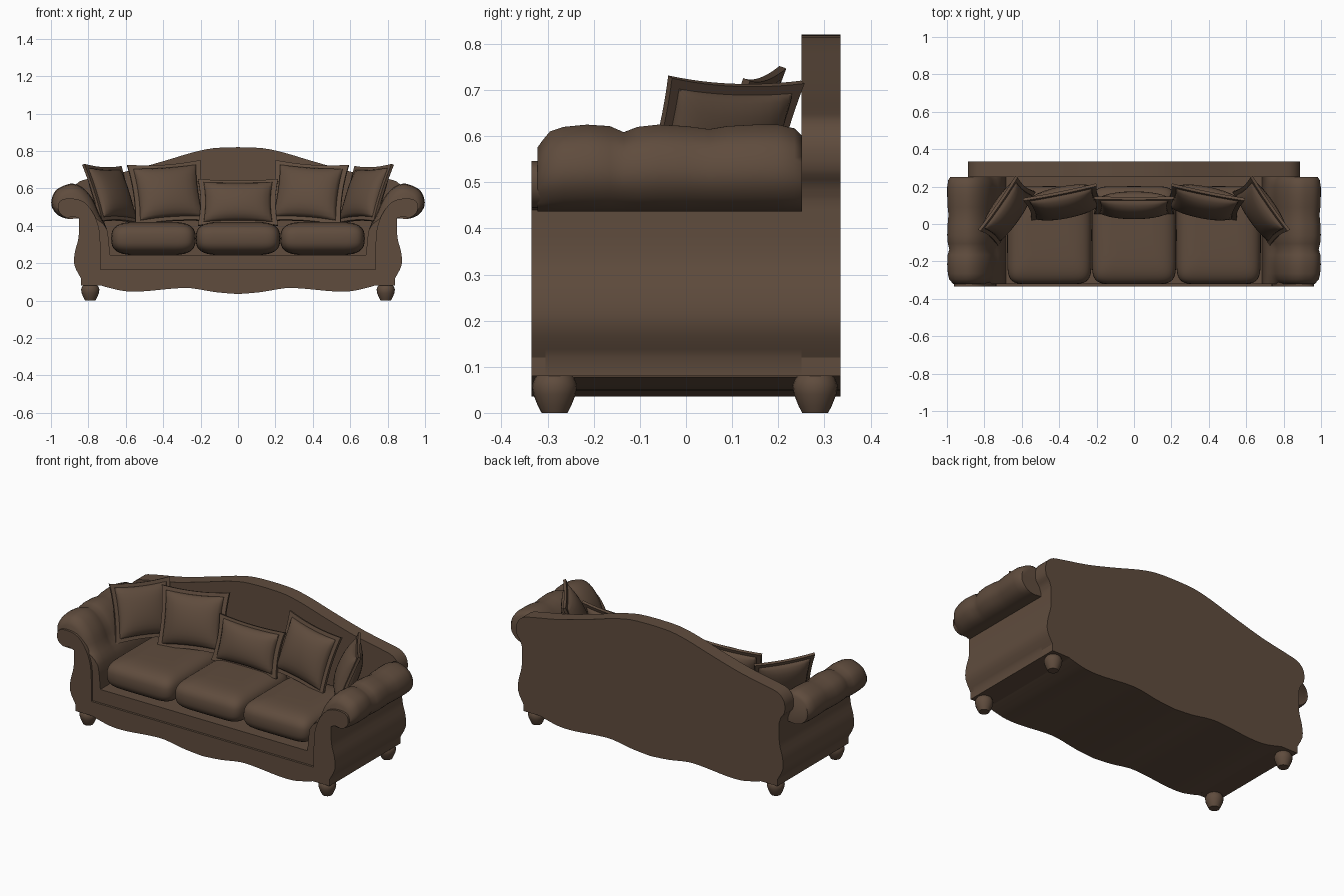
import bpy, bmesh, math
from mathutils import Matrix, Vector

if "Cube" in bpy.data.objects:
    bpy.data.objects.remove(bpy.data.objects["Cube"])

fabric = bpy.data.materials.new("brown upholstery")
fabric.diffuse_color = (0.115, 0.072, 0.047, 1)
fabric.use_nodes = True
fabric.node_tree.nodes["Principled BSDF"].inputs["Base Color"].default_value = fabric.diffuse_color


def finish(bm, name, angle=40):
    bmesh.ops.remove_doubles(bm, verts=bm.verts, dist=1e-5)
    bmesh.ops.recalc_face_normals(bm, faces=bm.faces)
    me = bpy.data.meshes.new(name)
    bm.to_mesh(me)
    bm.free()
    me.materials.append(fabric)
    ob = bpy.data.objects.new(name, me)
    bpy.context.collection.objects.link(ob)
    bpy.ops.object.select_all(action='DESELECT')
    bpy.context.view_layer.objects.active = ob
    ob.select_set(True)
    bpy.ops.object.shade_smooth_by_angle(angle=math.radians(angle))
    return ob


def loft(rings, name, angle=40):
    """Closed rings of points joined in order, both ends capped."""
    bm = bmesh.new()
    vs = [[bm.verts.new(p) for p in r] for r in rings]
    n = len(vs[0])
    for a, b in zip(vs, vs[1:]):
        for i in range(n):
            j = (i + 1) % n
            bm.faces.new((a[i], a[j], b[j], b[i]))
    bm.faces.new(vs[0])
    bm.faces.new(vs[-1])
    return finish(bm, name, angle)


def slab(half, y0, y1, name):
    """Half outline (bottom centre to top centre), mirrored and extruded in y."""
    full = half + [(-x, z) for x, z in reversed(half) if x > 0]
    return loft([[(x, y, z) for x, z in full] for y in (y0, y1)], name, 30)


def smooth(pts, steps=4):
    """Catmull-Rom through the points."""
    out = []
    for i in range(len(pts) - 1):
        p = [Vector(pts[min(max(i + k, 0), len(pts) - 1)]) for k in (-1, 0, 1, 2)]
        for s in range(steps):
            t = s / steps
            q = 0.5 * (2 * p[1] + (p[2] - p[0]) * t
                       + (2 * p[0] - 5 * p[1] + 4 * p[2] - p[3]) * t * t
                       + (3 * p[1] - p[0] - 3 * p[2] + p[3]) * t ** 3)
            out.append(tuple(q))
    return out + [pts[-1]]


# Shared outlines: wavy skirt and bellied side
wave = smooth([(0, .035), (.12, .045), (.25, .066), (.35, .064), (.5, .05),
               (.6, .05), (.68, .066), (.73, .08)], 3)
side = [(.84, .08)] + smooth([(.84, .12), (.875, .19), (.872, .26), (.852, .34), (.85, .44)], 3)

# Base under the seat
slab(wave[:-1] + [(.7, .08), (.7, .245), (0, .245)], -.322, .26, "base")

# Front panel: skirt with scrolled arm fronts
scroll = smooth([(.88, .45), (.92, .445), (.955, .47), (.962, .51), (.94, .54), (.88, .545),
                 (.82, .525), (.77, .46), (.742, .38), (.735, .28)], 3)
slab(wave + side + scroll + [(.735, .165), (0, .165)], -.335, -.305, "front_panel")

# Camel back
top = smooth([(.85, .46), (.862, .495), (.885, .53), (.885, .59), (.85, .635), (.78, .655),
              (.6, .69), (.4, .745), (.25, .79), (.13, .815), (0, .82)], 3)
slab(wave + side + top, .25, .335, "camel_back")

# Rolled arms with soft lobes along their length
roll = smooth([(.86, .44), (.91, .437), (.96, .455), (.993, .495), (.997, .54), (.975, .588),
               (.93, .615), (.88, .625), (.825, .6), (.775, .54), (.74, .46), (.70, .38),
               (.685, .25)], 3)
lobes = [(-.322, .70), (-.31, .80), (-.295, .91), (-.265, .97), (-.215, 1), (-.165, .98),
         (-.135, .90), (-.105, .97), (-.06, 1), (.0, .98), (.05, .94), (.09, .98),
         (.15, 1), (.2, 1), (.235, .95), (.252, .85)]
for s in (1, -1):
    rings = []
    for y, k in lobes:
        ring = [(s * x, y, z) for x, z in side]
        for x, z in roll:
            f = min(max((z - .40) / .06, 0), 1)
            kx = 1 + (k - 1) * f
            ring.append((s * (.885 + (x - .885) * kx), y,
                         z if z < .46 else .46 + (z - .46) * kx))
        rings.append(ring + [(s * .685, y, .08)])
    loft(rings, "arm_right" if s > 0 else "arm_left", 50)


# Seat cushions
def cushion(cx, name):
    def sp(v, e):
        return math.copysign(abs(v) ** e, v)
    rings = []
    for i in range(1, 20):
        a = math.pi * (i / 20 - .5)
        ring = []
        for j in range(48):
            b = 2 * math.pi * j / 48
            r = sp(math.cos(a), .42)
            ring.append((cx + .226 * r * sp(math.cos(b), .27),
                         -.06 + .262 * r * sp(math.sin(b), .27),
                         .332 + .09 * sp(math.sin(a), .75)))
        rings.append(ring)
    loft(rings, name, 60)


for cx, n in ((-.452, "left"), (0, "middle"), (.452, "right")):
    cushion(cx, "seat_cushion_" + n)


# Throw pillows with a flat flange around a puffed middle
def pillow(name, loc, w, h, t, yaw, lean, tilt=0):
    marks = [-1, -.87, -.86] + [-.8 + .16 * i for i in range(11)] + [.86, .87, 1]
    m = (Matrix.Translation(loc) @ Matrix.Rotation(math.radians(yaw), 4, 'Z')
         @ Matrix.Rotation(math.radians(-lean), 4, 'X')
         @ Matrix.Rotation(math.radians(tilt), 4, 'Y'))
    bm = bmesh.new()
    n = len(marks)
    grids = []
    for sgn in (-1, 1):
        g = []
        for u in marks:
            row = []
            for v in marks:
                a, b = min(abs(u) / .87, 1), min(abs(v) / .87, 1)
                d = .008 + t * ((1 - a * a) * (1 - b * b)) ** .42
                p = (w * u * (1 - .07 * (1 - v * v)), sgn * d, h * v * (1 - .08 * (1 - u * u)))
                row.append(bm.verts.new(m @ Vector(p)))
            g.append(row)
        for i in range(n - 1):
            for j in range(n - 1):
                bm.faces.new((g[i][j], g[i + 1][j], g[i + 1][j + 1], g[i][j + 1]))
        grids.append(g)
    rims = [[g[i][0] for i in range(n)] + [g[-1][j] for j in range(1, n)]
            + [g[i][-1] for i in range(n - 2, -1, -1)] + [g[0][j] for j in range(n - 2, 0, -1)]
            for g in grids]
    k = len(rims[0])
    for i in range(k):
        j = (i + 1) % k
        bm.faces.new((rims[0][i], rims[0][j], rims[1][j], rims[1][i]))
    finish(bm, name, 40)


pillow("pillow_middle", (0, .10, .525), .215, .13, .06, 0, 18)
for s, n in ((1, "right"), (-1, "left")):
    pillow("pillow_inner_" + n, (s * .375, .115, .575), .2, .172, .065, -10 * s, 20, 4 * s)
    pillow("pillow_outer_" + n, (s * .68, .07, .57), .175, .165, .055, -56 * s, 22, -2 * s)

# Turned bun feet
prof = [(.028, 0), (.036, .015), (.046, .04), (.049, .06), (.043, .075), (.03, .09)]
for sx in (1, -1):
    for y, n in ((-.285, "front"), (.28, "back")):
        rings = [[(sx * .79 + r * math.cos(math.tau * i / 20), y + r * math.sin(math.tau * i / 20), z)
                  for i in range(20)] for r, z in prof]
        loft(rings, n + ("_foot_right" if sx > 0 else "_foot_left"), 50)
